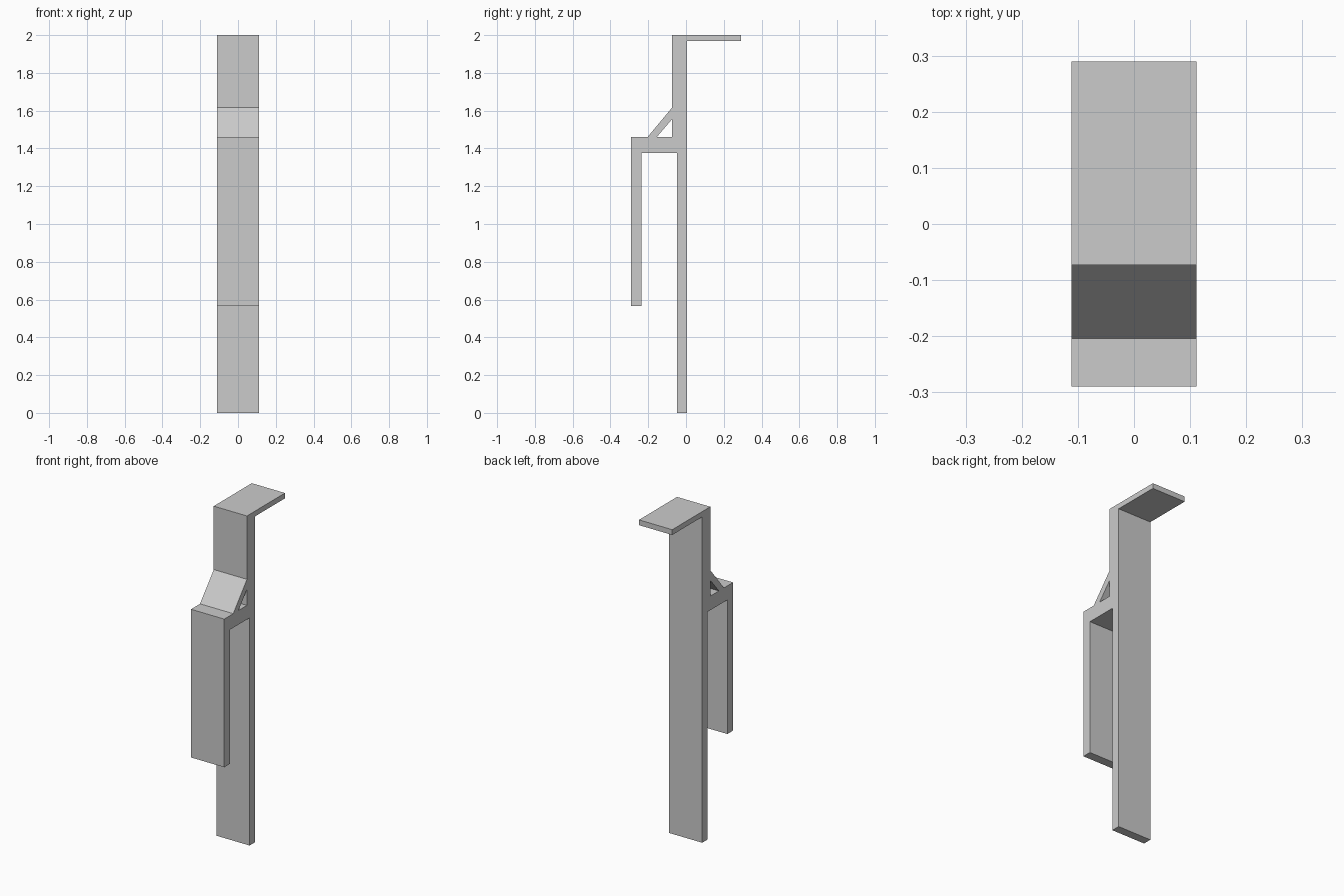
import bpy
import bmesh
from math import radians
from mathutils import Matrix

cube = bpy.data.objects.get("Cube")
if cube:
    bpy.data.objects.remove(cube, do_unlink=True)

WIDTH = 0.222

# Side profile (y, z): post, top shelf, bridge, hanging arm and sloped brace
OUTLINE = [
    (-0.048, 0), (0.004, 0), (0.004, 1.968), (0.29, 1.968), (0.29, 2),
    (-0.073, 2), (-0.073, 1.617), (-0.204, 1.46), (-0.29, 1.46),
    (-0.29, 0.565), (-0.236, 0.565), (-0.236, 1.375), (-0.048, 1.375),
]
# Triangular opening under the brace
OPENING = [(-0.155, 1.46), (-0.073, 1.46), (-0.073, 1.556)]


def plain_material(name, rgb):
    mat = bpy.data.materials.new(name)
    mat.use_nodes = True
    color = (*rgb, 1)
    mat.diffuse_color = color
    mat.node_tree.nodes["Principled BSDF"].inputs["Base Color"].default_value = color
    return mat


def extruded_profile(name, loops, width, mat):
    """Fill closed loops as a flat curve, extrude along x, return a mesh object."""
    curve = bpy.data.curves.new(name + "_profile", 'CURVE')
    curve.dimensions = '2D'
    curve.fill_mode = 'BOTH'
    curve.extrude = width / 2
    for loop in loops:
        spline = curve.splines.new('POLY')
        spline.points.add(len(loop) - 1)
        for point, (y, z) in zip(spline.points, loop):
            point.co = (y, z, 0, 1)
        spline.use_cyclic_u = True
    helper = bpy.data.objects.new(name + "_profile", curve)
    bpy.context.collection.objects.link(helper)
    bpy.context.view_layer.update()
    evaluated = helper.evaluated_get(bpy.context.evaluated_depsgraph_get())
    mesh = bpy.data.meshes.new_from_object(evaluated)
    bpy.data.objects.remove(helper, do_unlink=True)

    # Stand the profile up, weld the caps to the walls
    mesh.transform(Matrix.Rotation(radians(90), 4, 'Z') @ Matrix.Rotation(radians(90), 4, 'X'))
    bm = bmesh.new()
    bm.from_mesh(mesh)
    bmesh.ops.remove_doubles(bm, verts=bm.verts, dist=0.0001)
    bmesh.ops.recalc_face_normals(bm, faces=bm.faces)
    for face in bm.faces:
        face.smooth = False
        face.material_index = 0
    bm.to_mesh(mesh)
    bm.free()
    mesh.materials.clear()
    mesh.materials.append(mat)
    mesh.name = name
    obj = bpy.data.objects.new(name, mesh)
    bpy.context.collection.objects.link(obj)
    return obj


grey = plain_material("plain_grey", (0.6, 0.6, 0.6))
extruded_profile("hook_bracket", [OUTLINE, OPENING], WIDTH, grey)
